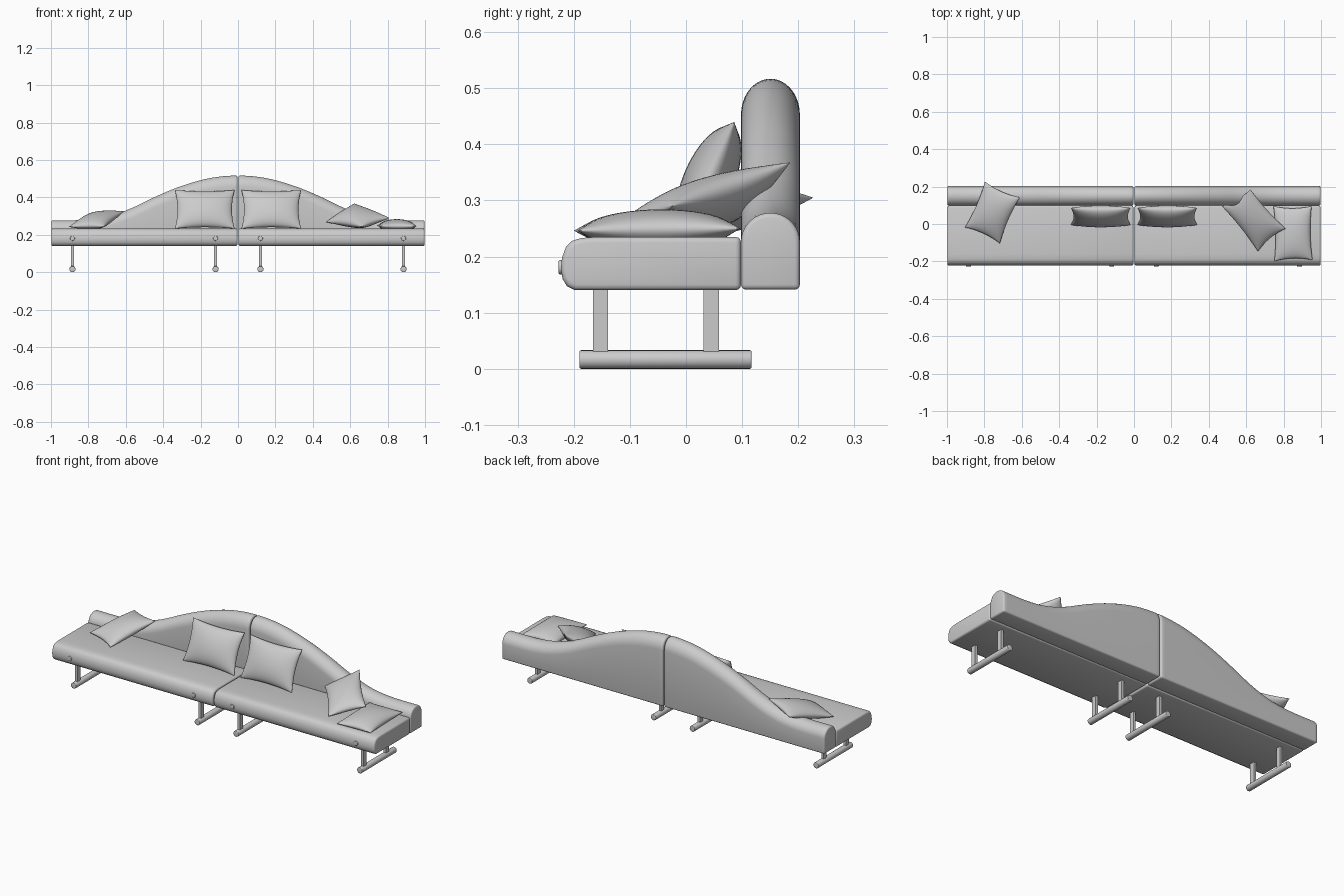
import bpy, bmesh, math
from mathutils import Vector

if "Cube" in bpy.data.objects:
    bpy.data.objects.remove(bpy.data.objects["Cube"])


def finish(bm, name, angle=35):
    bmesh.ops.recalc_face_normals(bm, faces=bm.faces)
    me = bpy.data.meshes.new(name)
    bm.to_mesh(me)
    bm.free()
    me.shade_smooth()
    me.set_sharp_from_angle(angle=math.radians(angle))
    ob = bpy.data.objects.new(name, me)
    bpy.context.collection.objects.link(ob)
    return ob


def loft(name, sections, bevel):
    """Skin closed rings, cap the ends and round the sharp edges."""
    bm = bmesh.new()
    rings = [[bm.verts.new(p) for p in s] for s in sections]
    n = len(rings[0])
    for a, b in zip(rings, rings[1:]):
        for i in range(n):
            bm.faces.new((a[i], a[(i + 1) % n], b[(i + 1) % n], b[i]))
    bm.faces.new(rings[0])
    bm.faces.new(rings[-1])
    bmesh.ops.recalc_face_normals(bm, faces=bm.faces)
    sharp = [e for e in bm.edges if e.calc_face_angle(0) > math.radians(50)]
    bmesh.ops.bevel(bm, geom=sharp, offset=bevel, segments=3, profile=0.5,
                    affect='EDGES')
    return finish(bm, name)


def spline(pts, x):
    """Smooth Catmull-Rom style height lookup."""
    for i in range(len(pts) - 1):
        (x0, z0), (x1, z1) = pts[i], pts[i + 1]
        if x <= x1 or i == len(pts) - 2:
            break

    def slope(k):
        if k in (0, len(pts) - 1):
            return 0.0
        return (pts[k + 1][1] - pts[k - 1][1]) / (pts[k + 1][0] - pts[k - 1][0])
    h = x1 - x0
    t = (x - x0) / h
    return (z0 * (2*t**3 - 3*t*t + 1) + z1 * (3*t*t - 2*t**3)
            + h * slope(i) * (t**3 - 2*t*t + t) + h * slope(i + 1) * (t**3 - t*t))


def pillow(name, corners, half, n=24, pinch=0.09):
    """Plump cushion spanned by four corners, with edges drawn inwards."""
    A, B, C, D = (Vector(c) for c in corners)
    normal = (C - A).cross(D - B).normalized()
    bm = bmesh.new()
    for side in (1, -1):
        grid = []
        for j in range(n + 1):
            row = []
            for i in range(n + 1):
                u = -math.cos(math.pi * i / n)
                v = -math.cos(math.pi * j / n)
                s = (u * (1 - pinch * (1 - v * v)) + 1) / 2
                t = (v * (1 - pinch * (1 - u * u)) + 1) / 2
                p = (A * (1-s) + B * s) * (1-t) + (D * (1-s) + C * s) * t
                h = half * (max(0, (1 - u*u) * (1 - v*v))) ** 0.5
                row.append(bm.verts.new(p + normal * side * h))
            grid.append(row)
        for j in range(n):
            for i in range(n):
                bm.faces.new((grid[j][i], grid[j][i+1], grid[j+1][i+1], grid[j+1][i]))
    bmesh.ops.remove_doubles(bm, verts=bm.verts, dist=1e-5)
    return finish(bm, name, 80)


def box(name, size, loc):
    bm = bmesh.new()
    bmesh.ops.create_cube(bm, size=1)
    bmesh.ops.scale(bm, vec=size, verts=bm.verts)
    bmesh.ops.translate(bm, vec=loc, verts=bm.verts)
    return finish(bm, name)


def rod(name, x, z, y0, y1, r, bevel):
    ring = [(math.cos(a) * r + x, math.sin(a) * r + z)
            for a in (2 * math.pi * k / 24 for k in range(24))]
    return loft(name, [[(px, y, pz) for px, pz in ring] for y in (y0, y1)], bevel)


SEAT = [(-0.198, 0.14), (-0.212, 0.147), (-0.22, 0.16), (-0.223, 0.178),
        (-0.221, 0.198), (-0.214, 0.217), (-0.203, 0.228), (-0.187, 0.233),
        (-0.16, 0.235), (0.098, 0.235), (0.098, 0.14)]
CREST = [(0, 0.517), (0.1, 0.511), (0.2, 0.492), (0.33, 0.451), (0.45, 0.4),
         (0.58, 0.338), (0.7, 0.297), (0.82, 0.28), (1.0, 0.278)]


def back_section(x, sign):
    top = spline(CREST, x)
    dome = 0.052 + 0.05 * (top - 0.278)
    pts = [(sign * x, 0.203, 0.141), (sign * x, 0.098, 0.141)]
    for k in range(19):
        a = math.pi * k / 18
        pts.append((sign * x, 0.1505 - 0.0525 * math.cos(a),
                    top - dome + dome * math.sin(a)))
    return pts


for sign, side in ((-1, "left"), (1, "right")):
    # seat mattress and wave-shaped backrest
    loft(side + "_seat", [[(sign * x, y, z) for y, z in SEAT] for x in (0.003, 0.998)], 0.01)
    loft(side + "_backrest",
         [back_section(0.003 + 0.995 * k / 40, sign) for k in range(41)], 0.009)
    # sled legs with front buttons
    for x, where in ((0.12, "inner"), (0.885, "outer")):
        tag = side + "_" + where
        rod(tag + "_foot_bar", sign * x, 0.0165, -0.19, 0.117, 0.0165, 0.003)
        for y, end in ((-0.1525, "front"), (0.045, "rear")):
            box(tag + "_" + end + "_post", (0.015, 0.027, 0.122), (sign * x, y, 0.086))
        rod(tag + "_button", sign * x, 0.181, -0.227, -0.21, 0.013, 0.003)
    # upright cushion leaning on the backrest
    a, b = sign * 0.018, sign * 0.338
    pillow(side + "_upright_cushion",
           [(a, -0.005, 0.233), (b, -0.005, 0.233), (b, 0.086, 0.44), (a, 0.086, 0.44)], 0.045)

# loose cushions
pillow("left_loose_cushion", [(-0.797, 0.227, 0.305), (-0.61, 0.142, 0.326),
                              (-0.717, -0.104, 0.243), (-0.904, -0.018, 0.243)], 0.038)
pillow("right_leaning_cushion", [(0.47, 0.095, 0.268), (0.622, 0.186, 0.368),
                                 (0.81, -0.025, 0.29), (0.663, -0.147, 0.243)], 0.042)
pillow("right_flat_cushion", [(0.75, -0.2, 0.246), (0.955, -0.193, 0.246),
                              (0.95, 0.097, 0.25), (0.745, 0.097, 0.25)], 0.036)
